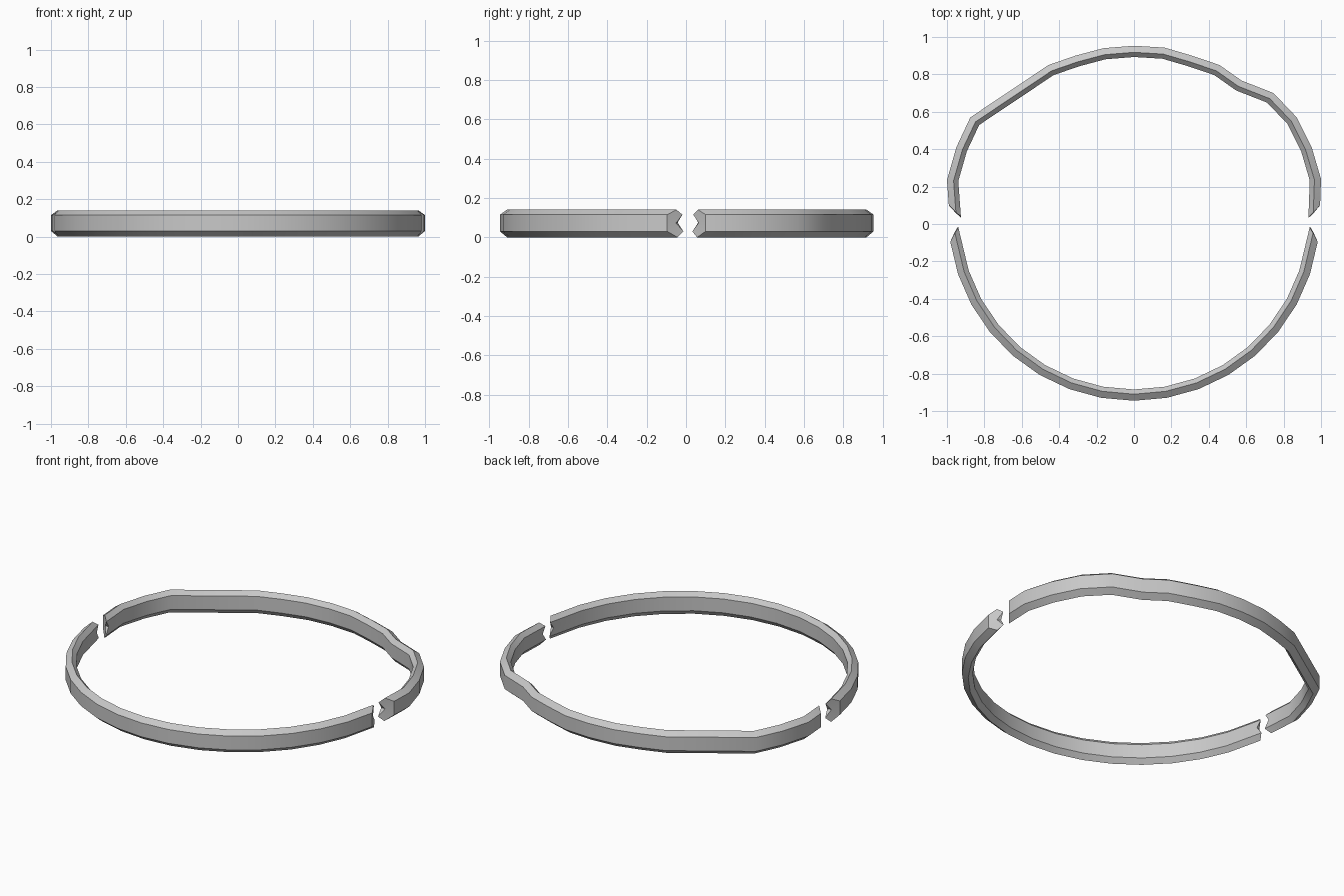
import bpy, bmesh, math
from mathutils import Vector

cube = bpy.data.objects.get("Cube")
if cube:
    bpy.data.objects.remove(cube, do_unlink=True)

grey = bpy.data.materials.new("plain_grey")
grey.use_nodes = True
colour = (0.58, 0.58, 0.58, 1)
grey.diffuse_color = colour
grey.node_tree.nodes["Principled BSDF"].inputs["Base Color"].default_value = colour

# Cross-section: inward offset, height, how far it juts out at a broken end
SECTION = [(0, 0.03, 0), (0, 0.115, 0), (0.035, 0.14, 0.04), (0.06, 0.115, 0.065),
           (0.06, 0.075, 0.04), (0.06, 0.03, 0.07), (0.035, 0, 0.045)]


def build_band(name, path):
    """Sweep the section along an outer outline that runs counter-clockwise."""
    path = [Vector(p) for p in path]
    last = len(path) - 1
    bm = bmesh.new()
    rings = []
    for i, p in enumerate(path):
        before = (p - path[max(i - 1, 0)]).normalized()
        after = (path[min(i + 1, last)] - p).normalized()
        along = (before + after).normalized()
        inward = Vector((-along.y, along.x))
        miter = 1 / max(0.8, inward.dot(Vector((-after.y, after.x)))) if 0 < i < last else 1
        jut = -1 if i == 0 else 1 if i == last else 0
        ring = []
        for depth, z, reach in SECTION:
            q = p + inward * depth * miter + along * reach * jut
            ring.append(bm.verts.new((q.x, q.y, z)))
        rings.append(ring)
    n = len(SECTION)
    for a, b in zip(rings, rings[1:]):
        for k in range(n):
            m = (k + 1) % n
            bm.faces.new((a[k], b[k], b[m], a[m]))
    # Broken end faces
    for ring in (rings[0], rings[-1]):
        centre = sum((v.co for v in ring), Vector()) / n
        hub = bm.verts.new(centre)
        for k in range(n):
            bm.faces.new((ring[k], ring[(k + 1) % n], hub))
    bmesh.ops.recalc_face_normals(bm, faces=bm.faces)
    mesh = bpy.data.meshes.new(name)
    bm.to_mesh(mesh)
    bm.free()
    mesh.materials.append(grey)
    obj = bpy.data.objects.new(name, mesh)
    bpy.context.collection.objects.link(obj)
    bpy.ops.object.select_all(action="DESELECT")
    obj.select_set(True)
    bpy.context.view_layer.objects.active = obj
    bpy.ops.object.shade_smooth_by_angle(angle=math.radians(35))
    return obj


# Front half: an even arc
STEP = math.radians(10.2)
front = [(0.993 * math.sin(k * STEP), 0.05 - 0.995 * math.cos(k * STEP))
         for k in range(-8, 9)]
build_band("front_half_band", front)

# Back half: a bent arc with a dent on its left and a flat on its right
back = [(0.995, 0.10), (1.0, 0.24), (0.95, 0.41), (0.87, 0.57), (0.746, 0.70),
        (0.575, 0.767), (0.457, 0.85), (0.31, 0.90), (0.163, 0.943), (0, 0.953),
        (-0.163, 0.94), (-0.313, 0.90), (-0.457, 0.85), (-0.875, 0.57),
        (-0.95, 0.41), (-1.0, 0.235), (-0.99, 0.10)]
build_band("back_half_band", back)
